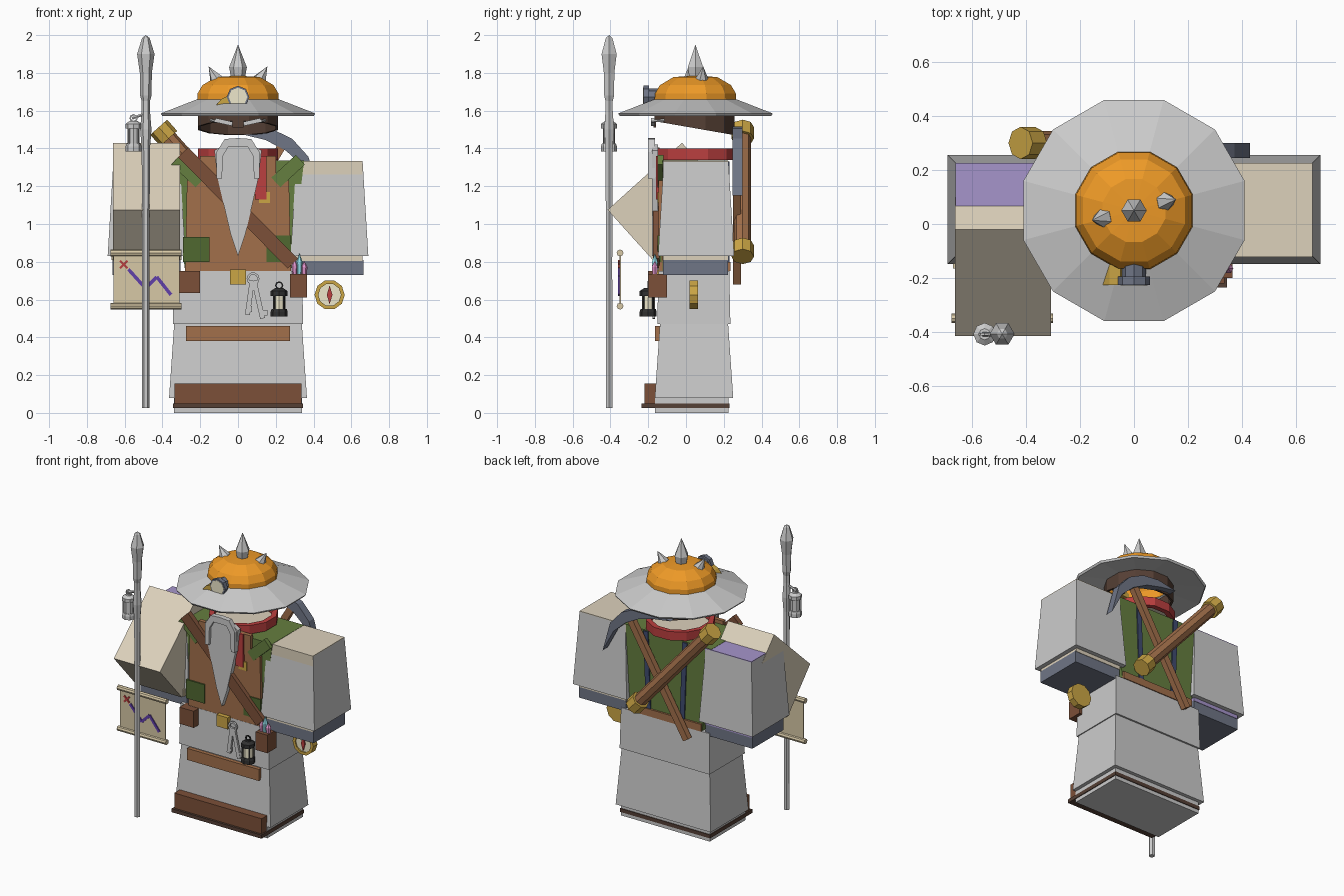
import bpy, bmesh, math
from mathutils import Vector, Matrix

if "Cube" in bpy.data.objects:
    bpy.data.objects.remove(bpy.data.objects["Cube"])

COL = dict(brown=(.36, .16, .07), dark=(.09, .05, .035), boot=(.2, .08, .04), green=(.13, .21, .05),
           moss=(.08, .14, .03), beige=(.72, .64, .5), slate=(.16, .18, .24), purple=(.38, .3, .6),
           orange=(.85, .32, .02), gold=(.6, .38, .06), red=(.5, .05, .05), cream=(.85, .8, .6),
           parchment=(.68, .58, .38), cyan=(.3, .75, .85), pink=(.75, .3, .6), violet=(.12, .05, .4),
           strap=(.2, .08, .04), navy=(.05, .07, .16), black=(.03, .03, .03))


def finish(name, bm, color):
    bmesh.ops.remove_doubles(bm, verts=bm.verts, dist=1e-5)
    bmesh.ops.recalc_face_normals(bm, faces=bm.faces)
    me = bpy.data.meshes.new(name)
    bm.to_mesh(me)
    bm.free()
    ob = bpy.data.objects.new(name, me)
    bpy.context.collection.objects.link(ob)
    if color:
        m = bpy.data.materials.get(color) or bpy.data.materials.new(color)
        m.diffuse_color = (*COL[color], 1)
        m.use_nodes = True
        m.node_tree.nodes["Principled BSDF"].inputs["Base Color"].default_value = m.diffuse_color
        me.materials.append(m)
    return ob


def box(name, x, y, z, color=None, taper=0.0):
    """Box from ranges; the top is drawn in by taper on every side."""
    bm = bmesh.new()
    bmesh.ops.create_cube(bm, size=1)
    for v in bm.verts:
        t = taper if v.co.z > 0 else 0
        sx, sy = math.copysign(t, v.co.x), math.copysign(t, v.co.y)
        v.co = [a + (b - a) * (c + .5) for (a, b), c in zip((x, y, z), v.co)]
        v.co.x -= sx
        v.co.y -= sy
    return finish(name, bm, color)


def prism(name, pts, y0, y1, color=None):
    """Front-view (x, z) outline extruded from y0 to y1."""
    bm = bmesh.new()
    lo, hi = ([bm.verts.new((px, y, pz)) for px, pz in pts] for y in (y0, y1))
    bm.faces.new(lo)
    bm.faces.new(hi[::-1])
    for i in range(len(pts)):
        j = (i + 1) % len(pts)
        bm.faces.new((lo[i], hi[i], hi[j], lo[j]))
    return finish(name, bm, color)


def strip(name, a, b, w, y0, y1, color=None):
    a, b = Vector(a), Vector(b)
    d = (b - a).normalized()
    n = Vector((-d.y, d.x)) * w / 2
    return prism(name, [a + n, b + n, b - n, a - n], y0, y1, color)


def lathe(name, prof, n, loc, color=None, axis=(0, 0, 1), phase=0.0):
    """Revolve (radius, height) points around an axis."""
    bm = bmesh.new()
    M = Matrix.Translation(loc) @ Vector(axis).to_track_quat('Z', 'Y').to_matrix().to_4x4()
    rings = []
    for r, h in prof:
        ring = []
        for i in range(1 if r == 0 else n):
            a = phase + math.tau * i / n
            ring.append(bm.verts.new(M @ Vector((r * math.cos(a), r * math.sin(a), h))))
        rings.append(ring)
    for p, q in zip(rings, rings[1:]):
        for i in range(n):
            vs = [p[i % len(p)], p[(i + 1) % len(p)], q[(i + 1) % len(q)], q[i % len(q)]]
            bm.faces.new(list(dict.fromkeys(vs)))
    return finish(name, bm, color)


def rod(name, a, b, r, color=None, n=8):
    d = Vector(b) - Vector(a)
    return lathe(name, [(0, 0), (r, 0), (r, d.length), (0, d.length)], n, a, color, d)


P15 = math.radians(15)
# Feet, robe skirt and hips
box("foot_base", (-.34, .34), (-.165, .225), (0, .08))
box("sole", (-.345, .345), (-.235, .23), (.025, .05), "dark")
box("boot_front", (-.335, .335), (-.22, -.15), (.05, .155), "boot")
box("skirt", (-.365, .365), (-.165, .25), (.08, .47), None, .027)
box("skirt_band", (-.275, .275), (-.165, -.13), (.38, .46), "brown")
box("hips", (-.345, .345), (-.152, .235), (.47, .75), None, .006)

# Torso: flared coat, vest front and back trim
prism("coat", [(-.28, .75), (.28, .75), (.35, 1.335), (-.35, 1.335)], -.125, .222, "green")
prism("vest_front", [(-.28, .75), (.28, .75), (.27, 1.23), (.13, 1.23), (.13, 1.36),
                     (-.13, 1.36), (-.13, 1.23), (-.27, 1.23)], -.145, -.12, "brown")
box("back_hem", (-.28, .28), (.2, .235), (.75, .8), "brown")
for s in (-1, 1):
    strip("back_strip", (s * .13, .8), (s * .15, 1.33), .035, .21, .23, "navy")
    strip("coat_lapel", (s * .2, 1.22), (s * .33, 1.34), .07, -.15, -.12, "green")
    strip("vest_strap", (s * .165, 1.22), (s * .165, 1.36), .07, -.148, -.12, "brown")
box("patch_left", (-.29, -.15), (-.155, -.13), (.8, .93), "moss")
box("patch_right", (.15, .28), (-.152, -.13), (.8, .94), "moss")
box("yellow_patch", (.11, .17), (-.152, -.13), (1.11, 1.17), "gold")
strip("scarf_tail", (.12, 1.36), (.12, 1.13), .06, -.158, -.13, "red")
strip("cross_strap", (-.29, 1.38), (.29, .79), .075, -.175, -.14, "strap")
lathe("collar", [(.185, 1.34), (.22, 1.34), (.22, 1.4), (.185, 1.4), (.185, 1.34)],
      12, (0, .06, 0), "red", phase=P15)
lathe("neck_fill", [(0, 1.36), (.19, 1.36)], 12, (0, .06, 0), "beige", phase=P15)

# Sleeves, cuffs and the raised forearm
for s, side, c in ((1, "right", "beige"), (-1, "left", "purple")):
    def xr(a, b):
        return tuple(sorted((s * a, s * b)))
    box(side + "_sleeve", xr(.278, .69), (-.148, .255), (.83, 1.328), None, .03)
    box(side + "_inner_arm", xr(.305, .66), (-.122, .225), (.805, 1.333), c)
    box(side + "_cuff", xr(.305, .665), (-.122, .222), (.73, .81), "slate")
fore = box("raised_forearm", (-.663, -.308), (0, .36), (0, .53), "beige")
fore.data.transform(Matrix.Translation((0, -.415, 1.075)) @ Matrix.Rotation(-math.radians(48), 4, 'X'))
box("forearm_trim", (-.67, -.3), (-.165, -.14), (.81, .86), "parchment")

# Hat: brim, dome and spikes
lathe("hat_brim", [(.21, 1.6), (.415, 1.572), (.424, 1.585), (.225, 1.66)], 12, (0, .05, 0), phase=P15)
lathe("hat_dome", [(.225, 1.63), (.222, 1.69), (.195, 1.735), (.12, 1.778), (0, 1.785)],
      12, (0, .05, 0), "orange", phase=P15)
lathe("top_spike", [(.036, 0), (.047, .06), (0, .18)], 6, (0, .05, 1.77))
lathe("left_spike", [(.025, 0), (.037, .03), (0, .11)], 6, (-.1, .025, 1.74), axis=(-.5, -.1, .85))
lathe("right_spike", [(.025, 0), (.037, .03), (0, .11)], 6, (.1, .08, 1.74), axis=(.5, .1, .85))
lathe("hat_lamp", [(.045, 0), (.045, .07), (.06, .07), (.06, .1), (.045, .1)], 8,
      (0, -.125, 1.672), "slate", (0, -1, 0))
lathe("lamp_glass", [(.05, 0), (.05, .012), (0, .012)], 8, (0, -.215, 1.672), "cream", (0, -1, 0))
prism("lamp_bracket", [(-.115, 1.63), (-.03, 1.635), (-.05, 1.68), (-.09, 1.66)], -.225, -.15, "gold")

# Head band sloping down to the back, with spectacles
bands = lathe("head_band", [(.205, 0), (.22, 0), (.22, 1), (.205, 1), (.205, 0)],
              12, (0, .045, 0), "dark", phase=P15)
for v in bands.data.vertices:
    v.co.z = 1.6 if v.co.z > .5 else 1.545 - .075 * (v.co.y + .17) / .43
for s in (-1, 1):
    strip("brow", (s * .03, 1.53), (s * .12, 1.55), .022, -.185, -.165)
    rod("spectacle_arm", (s * .12, -.18, 1.545), (s * .15, -.09, 1.55), .008, None, 6)
box("nose_bridge", (-.03, .03), (-.172, -.16), (1.51, 1.56), "dark")

# Beard and moustache
prism("beard", [(-.125, 1.39), (-.07, 1.42), (.07, 1.42), (.125, 1.39), (.11, 1.25), (.04, .95),
                (0, .83), (-.04, .95), (-.11, 1.25)], -.18, -.148)
for s in (-1, 1):
    prism("moustache", [(s * px, pz) for px, pz in
          [(0, 1.41), (0, 1.455), (.07, 1.45), (.115, 1.38), (.115, 1.24), (.085, 1.24), (.08, 1.36), (.05, 1.41)]],
          -.2, -.165)

# Back gear: pickaxe and scroll tube
arc = [(-.09, 1.49, 0), (.04, 1.495, .022), (.16, 1.475, .03), (.27, 1.42, .032), (.36, 1.33, .026), (.43, 1.15, 0)]
prism("pick_blade", [(x + k * .5, z + k) for x, z, k in arc] +
      [(x - k * .5, z - k) for x, z, k in reversed(arc[1:-1])], .245, .3, "slate")
strip("pick_handle", (.26, 1.46), (-.2, .69), .045, .25, .29, "brown")
A, B = Vector((-.4, .3, 1.49)), Vector((.17, .3, .85))
d = (B - A).normalized()
rod("scroll_tube", A, B, .045, "brown")
rod("tube_cap_top", A - d * .03, A + d * .05, .06, "gold")
rod("tube_cap_bottom", B - d * .05, B + d * .03, .06, "gold")

# Belt items
box("buckle", (-.043, .043), (-.175, -.145), (.68, .76), "gold")
box("left_pouch", (-.31, -.2), (-.2, -.12), (.635, .75), "boot")
box("right_pouch", (.275, .365), (-.2, -.1), (.61, .735), "boot")
for px, c, h in ((.3, "pink", .09), (.325, "cyan", .12), (.35, "pink", .08)):
    lathe("crystal", [(.013, 0), (.018, h * .6), (0, h)], 6, (px, -.165, .725), c)
lathe("key_ring", [(.022, -.006), (.034, -.006), (.034, .006), (.022, .006), (.022, -.006)], 10,
      (.08, -.17, .71), None, (0, 1, 0))
for a, b in (((.075, .7), (.05, .52)), ((.085, .7), (.13, .5))):
    strip("key", a, b, .026, -.178, -.163)
    strip("key_bit", (b[0] - .005, b[1] + .03), (b[0] + .025, b[1] + .03), .03, -.176, -.165)


# Lanterns on the belt and on the staff
def lantern(name, loc, h, r, frame, glass):
    lathe(name + "_body", [(r * .75, .02), (r * .75, h)], 8, loc, glass)
    for z0, k in ((0, .9), (h - .02, .5)):
        lathe(name + "_cap", [(0, z0), (r, z0), (r, z0 + .025), (r * k, z0 + .04), (0, z0 + .04)], 8, loc, frame)
    for i in range(4):
        a = math.pi / 4 + i * math.pi / 2
        p = Vector(loc) + Vector((r * .8 * math.cos(a), r * .8 * math.sin(a), 0))
        rod(name + "_post", p, p + Vector((0, 0, h)), .006, frame, 4)
    lathe(name + "_handle", [(.014, -.004), (.022, -.004), (.022, .004), (.014, .004), (.014, -.004)], 8,
          (loc[0], loc[1], loc[2] + h + .035), frame, (0, 1, 0))


lantern("belt_lantern", (.218, -.2, .51), .13, .045, "black", "cream")
lantern("staff_lantern", (-.553, -.408, 1.385), .14, .042, None, None)

# Compass
lathe("compass_case", [(0, 0), (.08, 0), (.08, .045), (.06, .045), (.06, .035)], 10,
      (.485, .064, .625), "gold", (0, -1, 0))
lathe("compass_face", [(0, 0), (.062, 0)], 10, (.485, .027, .625), "cream", (0, -1, 0))
prism("compass_needle", [(.485, .675), (.5, .625), (.485, .575), (.47, .625)], .018, .028, "red")

# Map with rollers and markings
box("map_sheet", (-.66, -.31), (-.353, -.345), (.565, .85), "parchment")
for z in (.565, .847):
    rod("map_roller", (-.675, -.349, z), (-.3, -.349, z), .018, "parchment")
route = [(-.58, .76), (-.49, .66), (-.43, .72), (-.355, .625)]
for a, b in zip(route, route[1:]):
    strip("map_route", a, b, .018, -.36, -.35, "violet")
for s in (-1, 1):
    strip("map_cross", (-.605 - .02, .785 - s * .02), (-.605 + .02, .785 + s * .02), .012, -.36, -.35, "red")

# Staff
lathe("staff", [(0, .025), (.02, .025), (.019, .8), (.022, 1.4), (.03, 1.5), (.022, 1.6), (.022, 1.65),
                (.03, 1.68), (.032, 1.8), (.046, 1.9), (.02, 1.985), (0, 2.0)], 6, (-.488, -.407, 0))
rod("staff_hook", (-.488, -.408, 1.585), (-.56, -.408, 1.56), .008, None, 6)
